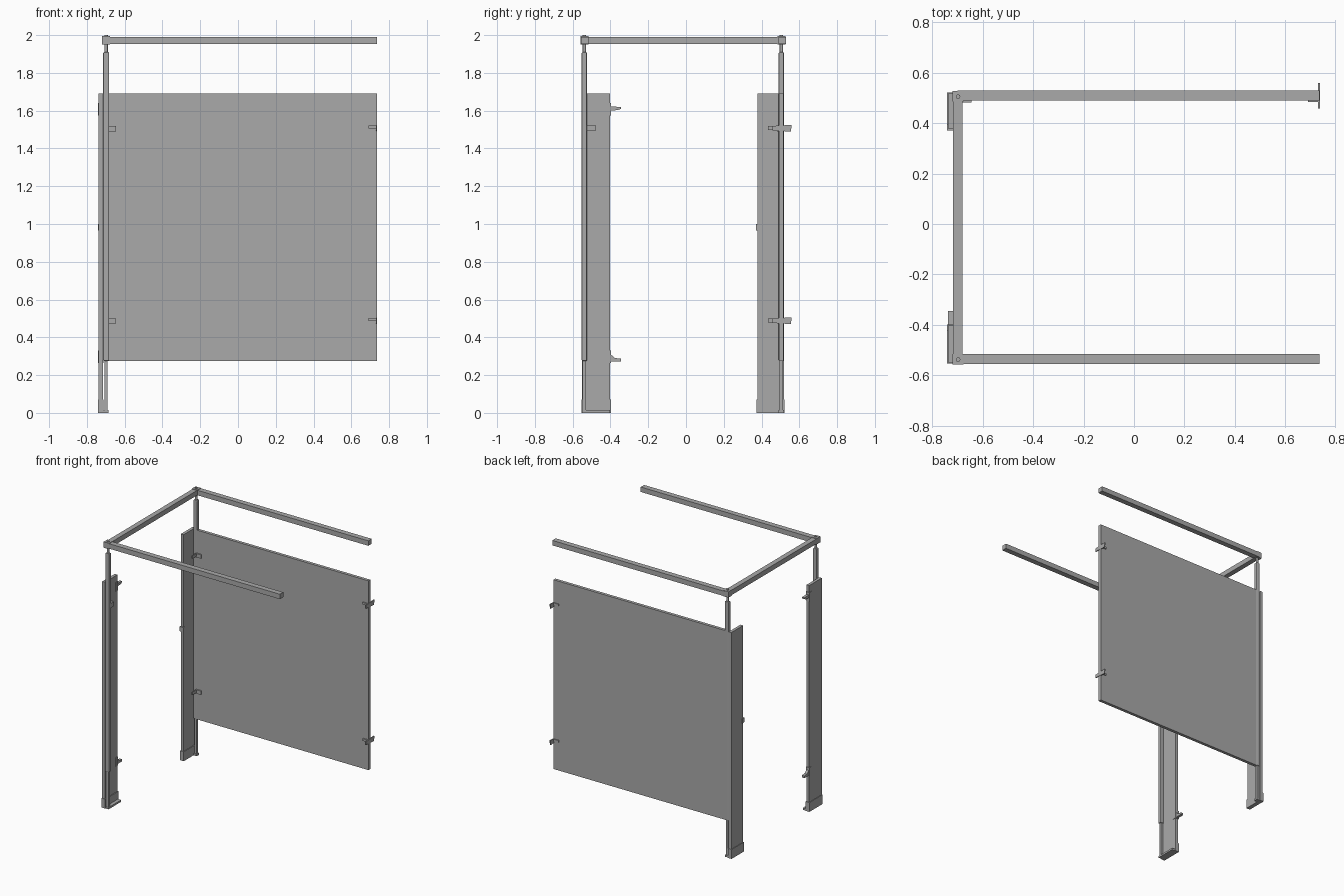
import bpy, bmesh
from mathutils import Matrix, Vector

cube = bpy.data.objects.get("Cube")
if cube:
    bpy.data.objects.remove(cube)

grey = bpy.data.materials.new("grey_metal")
grey.use_nodes = True
grey.diffuse_color = (0.4, 0.4, 0.4, 1)
grey.node_tree.nodes["Principled BSDF"].inputs["Base Color"].default_value = (0.4, 0.4, 0.4, 1)


def finish(name, bm):
    bmesh.ops.recalc_face_normals(bm, faces=bm.faces)
    mesh = bpy.data.meshes.new(name)
    bm.to_mesh(mesh)
    bm.free()
    mesh.materials.append(grey)
    obj = bpy.data.objects.new(name, mesh)
    bpy.context.collection.objects.link(obj)
    return obj


def box(name, x, y, z, bevel=0):
    """Box from its (min, max) range on each axis."""
    bm = bmesh.new()
    bmesh.ops.create_cube(bm, size=1)
    for v in bm.verts:
        v.co = Vector([r[0] if c < 0 else r[1] for c, r in zip(v.co, (x, y, z))])
    obj = finish(name, bm)
    if bevel:
        mod = obj.modifiers.new("rounded_edges", "BEVEL")
        mod.width = bevel
        mod.segments = 2
    return obj


def rod(name, x, y, z, radius):
    bm = bmesh.new()
    bmesh.ops.create_cone(bm, cap_ends=True, segments=16, radius1=radius, radius2=radius,
                          depth=z[1] - z[0],
                          matrix=Matrix.Translation((x, y, (z[0] + z[1]) / 2)))
    return finish(name, bm)


def plate(name, x, outline):
    """Outline in (y, z), extruded along x."""
    bm = bmesh.new()
    face = bm.faces.new([bm.verts.new((x[0], y, z)) for y, z in outline])
    out = bmesh.ops.extrude_face_region(bm, geom=[face])
    verts = [g for g in out["geom"] if isinstance(g, bmesh.types.BMVert)]
    bmesh.ops.translate(bm, verts=verts, vec=(x[1] - x[0], 0, 0))
    return finish(name, bm)


# Overhead rails
box("front_rail", (-0.70, 0.735), (-0.555, -0.515), (1.953, 1.99))
box("back_rail", (-0.70, 0.735), (0.49, 0.53), (1.953, 1.99))
box("side_rail", (-0.718, -0.68), (-0.54, 0.51), (1.953, 1.99))

# Corner posts with narrow feet, top rods and rail connectors
for side, y in (("front", -0.538), ("back", 0.505)):
    box(side + "_post", (-0.714, -0.682), (y - 0.014, y + 0.014), (0.275, 1.91), 0.006)
    box(side + "_post_foot", (-0.708, -0.69), (y - 0.009, y + 0.009), (0.01, 0.28))
    rod(side + "_top_rod", -0.698, y, (1.905, 2.0), 0.009)
    box(side + "_rail_connector", (-0.721, -0.677), (y - 0.02, y + 0.023), (1.95, 1.994))

# Pilasters with floor shoes
for side, y in (("front", (-0.55, -0.402)), ("back", (0.378, 0.518))):
    box(side + "_pilaster", (-0.738, -0.716), y, (0.015, 1.69))
    box(side + "_pilaster_shoe", (-0.742, -0.711), (y[0] - 0.004, y[1] + 0.004), (0, 0.07))
    box(side + "_base_plate", (-0.74, -0.685), (y[0], y[1]) if side == "front" else (0.49, 0.518),
        (0, 0.014))

# Large partition panel
box("partition_panel", (-0.69, 0.735), (0.492, 0.515), (0.275, 1.69))

# Panel brackets at the post and at the free edge
for level, z in (("upper", 1.507), ("lower", 0.488)):
    plate(level + "_wall_bracket", (0.73, 0.737),
          [(0.458, z - 0.012), (0.555, z - 0.018), (0.56, z + 0.018), (0.458, z + 0.012)])
    box(level + "_panel_clip", (0.69, 0.735), (0.484, 0.522), (z - 0.002, z + 0.014))
    box(level + "_post_clip", (-0.69, -0.645), (0.482, 0.492), (z - 0.016, z + 0.012))
    box(level + "_post_ear", (-0.69, -0.682), (0.435, 0.492), (z - 0.01, z + 0.012))
box("front_post_clip", (-0.716, -0.69), (-0.526, -0.48), (1.492, 1.525))

# Door hinges on the front pilaster
plate("upper_hinge", (-0.738, -0.718),
      [(-0.405, 1.60), (-0.36, 1.603), (-0.345, 1.61), (-0.345, 1.62), (-0.405, 1.622)])
plate("lower_hinge", (-0.738, -0.718),
      [(-0.405, 0.272), (-0.345, 0.272), (-0.345, 0.288), (-0.375, 0.29), (-0.405, 0.315)])
for level, z in (("upper", 1.61), ("lower", 0.3)):
    box(level + "_hinge_strap", (-0.742, -0.712), (-0.425, -0.398), (z - 0.035, z + 0.03))

# Door keeper on the back pilaster
box("door_keeper", (-0.742, -0.712), (0.371, 0.395), (0.965, 1.0))
